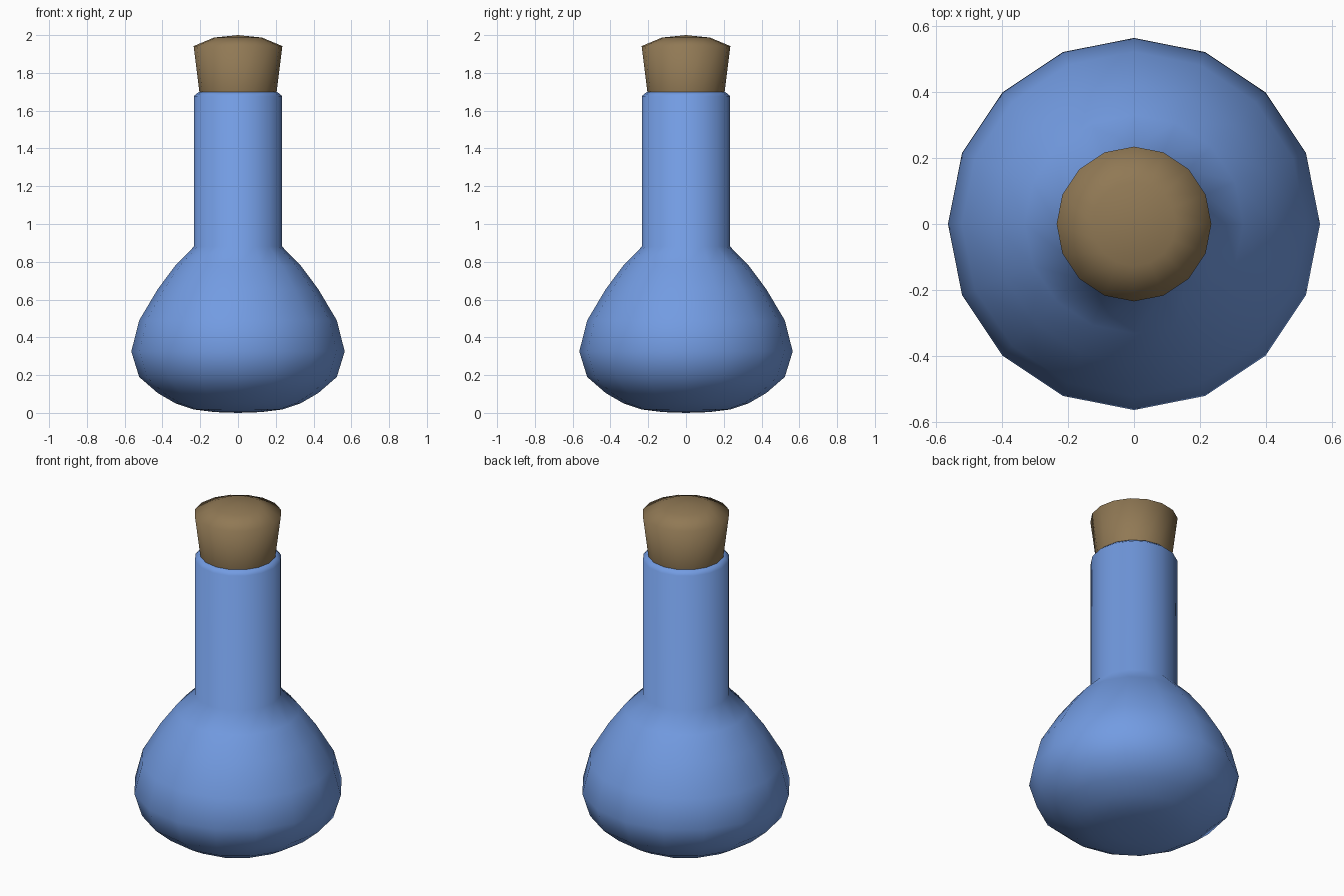
import bpy, bmesh, math

if "Cube" in bpy.data.objects:
    bpy.data.objects.remove(bpy.data.objects["Cube"])

SIDES = 16


def material(name, rgb):
    m = bpy.data.materials.new(name)
    m.diffuse_color = (*rgb, 1)
    m.use_nodes = True
    m.node_tree.nodes["Principled BSDF"].inputs["Base Color"].default_value = m.diffuse_color
    return m


def lathe(name, profile, mat, angle):
    """Spin an (r, z) profile about z; r = 0 makes a pole."""
    bm = bmesh.new()
    rings = []
    for r, z in profile:
        if r == 0:
            rings.append([bm.verts.new((0, 0, z))] * SIDES)
        else:
            rings.append([bm.verts.new((r * math.cos(2 * math.pi * i / SIDES),
                                        r * math.sin(2 * math.pi * i / SIDES), z))
                          for i in range(SIDES)])
    for a, b in zip(rings, rings[1:]):
        for i in range(SIDES):
            j = (i + 1) % SIDES
            bm.faces.new(list(dict.fromkeys((a[i], a[j], b[j], b[i]))))
    bmesh.ops.recalc_face_normals(bm, faces=bm.faces)
    mesh = bpy.data.meshes.new(name)
    bm.to_mesh(mesh)
    bm.free()
    mesh.materials.append(mat)
    ob = bpy.data.objects.new(name, mesh)
    bpy.context.collection.objects.link(ob)
    bpy.ops.object.select_all(action='DESELECT')
    ob.select_set(True)
    bpy.context.view_layer.objects.active = ob
    bpy.ops.object.shade_smooth_by_angle(angle=math.radians(angle))
    return ob


blue = material("blue_glass", (0.17, 0.33, 0.76))
brown = material("brown_cork", (0.28, 0.19, 0.09))

# Round flask with a straight neck and chamfered rim
lathe("flask", [(0, 0), (0.12, 0.004), (0.235, 0.018), (0.33, 0.05),
                (0.425, 0.105), (0.523, 0.19), (0.565, 0.325), (0.523, 0.49),
                (0.425, 0.655), (0.332, 0.78), (0.234, 0.88),
                (0.234, 1.677), (0.207, 1.70), (0, 1.70)], blue, 60)

# Tapered stopper with a domed top
lathe("cork", [(0, 1.695), (0.204, 1.695), (0.235, 1.942),
               (0.127, 1.987), (0, 2.0)], brown, 75)
